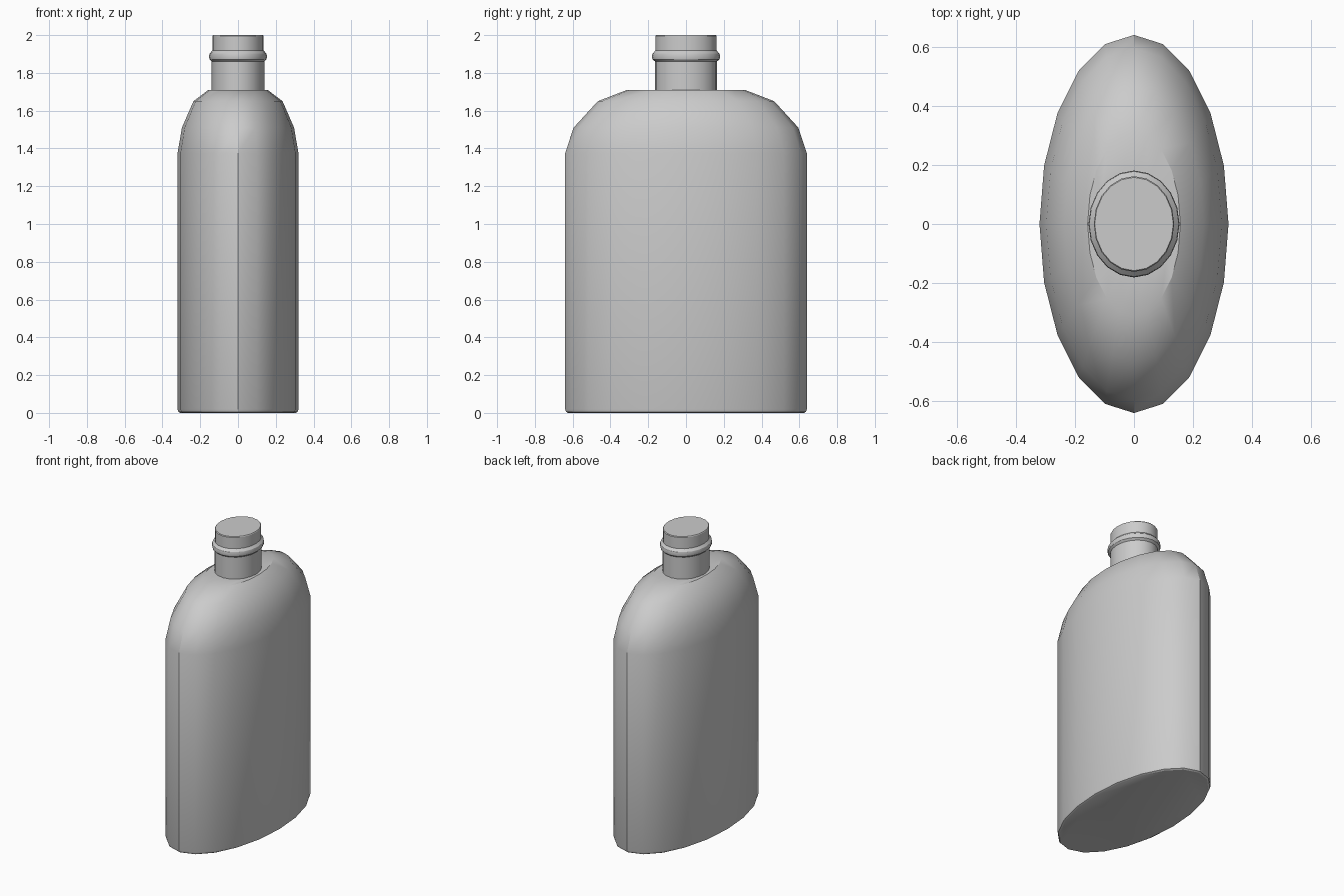
import bpy, bmesh, math

if "Cube" in bpy.data.objects:
    bpy.data.objects.remove(bpy.data.objects["Cube"])

SIDES = 20


def loft(name, rings):
    """Skin a stack of elliptical rings (rx, ry, z) and cap both ends."""
    bm = bmesh.new()
    loops = []
    for rx, ry, z in rings:
        loops.append([bm.verts.new((rx * math.cos(2 * math.pi * i / SIDES),
                                    ry * math.sin(2 * math.pi * i / SIDES), z))
                      for i in range(SIDES)])
    for a, b in zip(loops, loops[1:]):
        for i in range(SIDES):
            j = (i + 1) % SIDES
            bm.faces.new((a[i], a[j], b[j], b[i]))
    bm.faces.new(loops[0][::-1])
    bm.faces.new(loops[-1])
    bmesh.ops.recalc_face_normals(bm, faces=bm.faces)
    mesh = bpy.data.meshes.new(name)
    bm.to_mesh(mesh)
    bm.free()
    ob = bpy.data.objects.new(name, mesh)
    bpy.context.collection.objects.link(ob)
    bpy.ops.object.select_all(action='DESELECT')
    ob.select_set(True)
    bpy.context.view_layer.objects.active = ob
    bpy.ops.object.shade_smooth_by_angle(angle=math.radians(30))
    return ob


# Oval body with a softened base and rounded shoulder
body = [(0.305, 0.625, 0.0), (0.316, 0.635, 0.006), (0.32, 0.64, 0.02),
        (0.32, 0.64, 1.375), (0.297, 0.595, 1.51),
        (0.236, 0.467, 1.65), (0.157, 0.312, 1.71)]

# Neck with a rounded collar, closed at the top
neck = [(0.139, 0.163, 1.71), (0.139, 0.163, 1.86), (0.151, 0.178, 1.872),
        (0.154, 0.181, 1.887), (0.151, 0.178, 1.902), (0.136, 0.162, 1.918),
        (0.136, 0.162, 1.995), (0.133, 0.158, 2.0)]

loft("bottle", body + neck)
